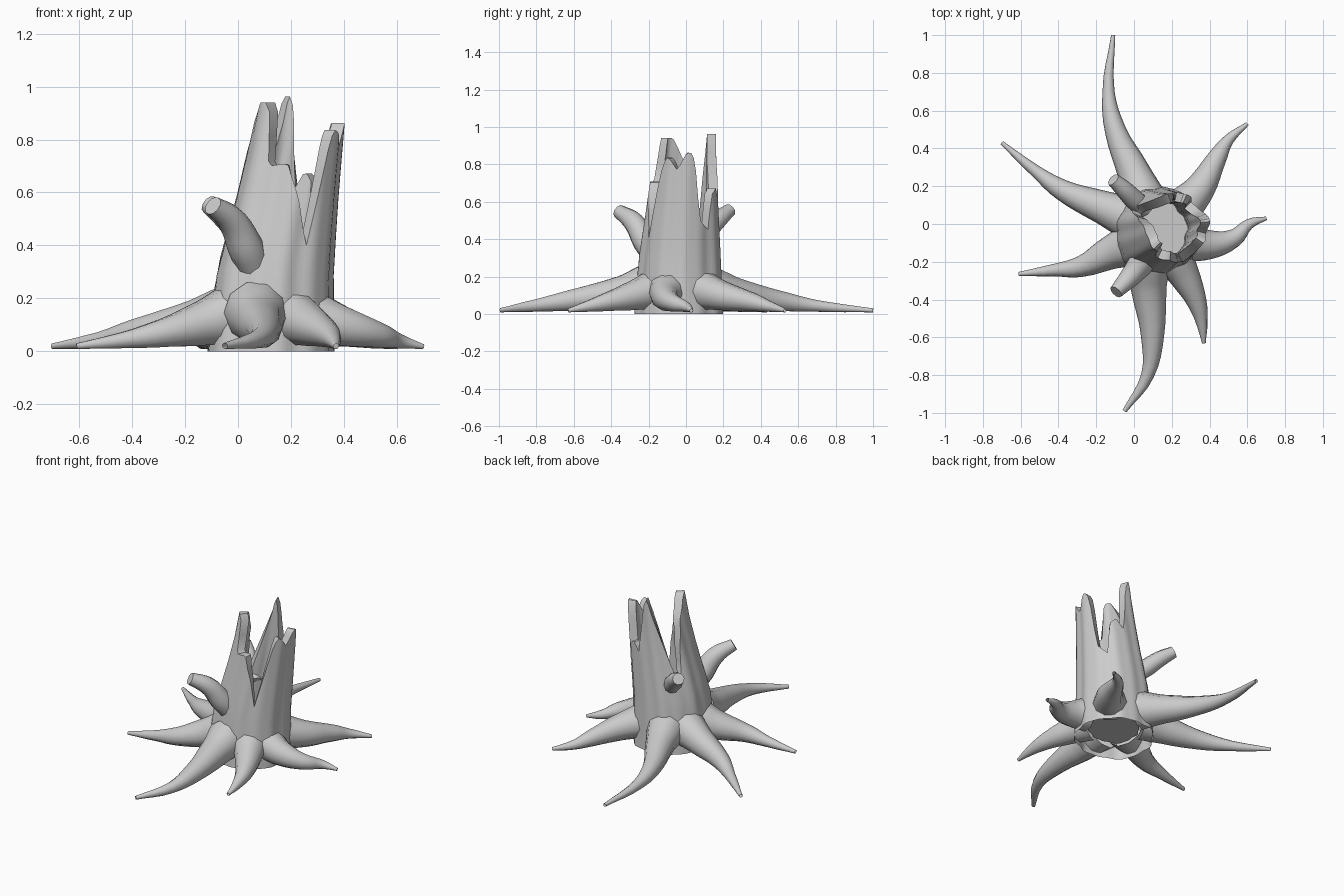
import bpy, bmesh
from math import sin, cos, radians, pi
from mathutils import Vector

if "Cube" in bpy.data.objects:
    bpy.data.objects.remove(bpy.data.objects["Cube"], do_unlink=True)

bark = bpy.data.materials.new("grey_bark")
bark.use_nodes = True
GREY = (0.6, 0.6, 0.6, 1)
bark.diffuse_color = GREY
bark.node_tree.nodes["Principled BSDF"].inputs["Base Color"].default_value = GREY


def lerp_table(table, v):
    """Linear interpolation in a sorted list of (key, value)."""
    for (a, p), (b, q) in zip(table, table[1:]):
        if v <= b:
            return p + (q - p) * max(0, v - a) / (b - a)
    return table[-1][1]


def finish(obj, angle):
    bpy.ops.object.select_all(action='DESELECT')
    obj.select_set(True)
    bpy.context.view_layer.objects.active = obj
    if obj.type == 'CURVE':
        bpy.ops.object.convert(target='MESH')
        obj = bpy.context.object
    bpy.ops.object.shade_smooth_by_angle(angle=radians(angle))


# Trunk: hollow leaning shell whose rim is broken into splinters
RIM = [(0, .85), (8, .87), (18, .82), (29, .5), (45, .45), (54, .64), (68, .68),
       (80, .62), (98, .84), (108, .97), (114, .95), (130, .72), (147, .45),
       (156, .48), (164, .66), (180, .8), (200, .89), (212, .94), (228, .94),
       (241, .7), (264, .71), (284, .57), (300, .4), (308, .62), (317, .8),
       (326, .84), (334, .82), (346, .77), (360, .85)]
AXIS = [(0, Vector((.125, -.035))), (.3, Vector((.14, -.03))),
        (.6, Vector((.19, -.015))), (.9, Vector((.237, 0)))]
RADIUS = [(0, .235), (.3, .217), (.6, .187), (.9, .166)]
FLOOR = .06
COLUMNS = 72


def wall_point(i, z, inset):
    a = 2 * pi * i / COLUMNS
    ridges = 1 + .02 * sin(7 * a) + .015 * sin(13 * a + 1)
    bulge = .1 * max(0, cos(a - radians(222))) ** 6
    r = lerp_table(RADIUS, z) * (ridges + bulge) - inset
    c = lerp_table(AXIS, z)
    return c.x + r * cos(a), c.y + r * sin(a), z


def build_trunk():
    bm = bmesh.new()
    rims = [lerp_table(RIM, 360 * i / COLUMNS) for i in range(COLUMNS)]
    levels = [(t / 6, 0, 0) for t in range(7)]
    levels += [(1 - t / 5, .05 + .03 * t / 5, FLOOR) for t in range(6)]
    rings = [[bm.verts.new(wall_point(i, low + (rims[i] - low) * t, inset))
              for i in range(COLUMNS)] for t, inset, low in levels]
    for lower, upper in zip(rings, rings[1:]):
        for i in range(COLUMNS):
            j = (i + 1) % COLUMNS
            bm.faces.new((lower[i], lower[j], upper[j], upper[i]))
    bm.faces.new(rings[-1])
    mesh = bpy.data.meshes.new("trunk")
    bm.to_mesh(mesh)
    bm.free()
    mesh.materials.append(bark)
    obj = bpy.data.objects.new("trunk", mesh)
    bpy.context.collection.objects.link(obj)
    finish(obj, 40)


def limb(name, points, radii, caps):
    """Tapered round limb through the points."""
    curve = bpy.data.curves.new(name, 'CURVE')
    curve.dimensions = '3D'
    curve.bevel_depth = 1
    curve.bevel_resolution = 3
    curve.resolution_u = 4
    curve.use_fill_caps = caps
    spline = curve.splines.new('BEZIER')
    spline.bezier_points.add(len(points) - 1)
    for bp, p, r in zip(spline.bezier_points, points, radii):
        bp.co, bp.radius = p, r
        bp.handle_left_type = bp.handle_right_type = 'AUTO'
    curve.materials.append(bark)
    obj = bpy.data.objects.new(name, curve)
    bpy.context.collection.objects.link(obj)
    finish(obj, 50)


build_trunk()

# Roots: plan paths from the trunk wall, resting on the ground and thinning outwards
THICK = (.115, .088, .056, .032, .011)
ROOTS = {
    "back_root": (1.0, [(.05, .14), (.0, .27), (-.1, .5), (-.135, .7), (-.11, 1)]),
    "back_right_root": (1.0, [(-.04, .04), (-.17, .09), (-.38, .18), (-.52, .28), (-.7, .43)]),
    "right_root": (1.0, [(-.03, -.115), (-.13, -.155), (-.28, -.225), (-.43, -.245), (-.61, -.265)]),
    "front_root": (1.08, [(.07, -.21), (.078, -.34), (.098, -.6), (.072, -.8), (-.05, -.99)]),
    "front_left_root": (.92, [(.21, -.18), (.27, -.28), (.335, -.42), (.36, -.53), (.37, -.63)]),
    "left_root": (.88, [(.3, -.1), (.4, -.11), (.53, -.075), (.61, .0), (.7, .03)]),
    "back_left_root": (.92, [(.26, .09), (.35, .19), (.44, .35), (.5, .445), (.6, .53)]),
}
for name, (scale, path) in ROOTS.items():
    radii = [scale * r for r in THICK]
    limb(name, [(x, y, r * 1.12 + .007) for (x, y), r in zip(path, radii)], radii, False)

# Broken branch stubs
limb("front_branch", [(.07, -.16, .3), (.03, -.22, .39), (-.02, -.28, .49), (-.095, -.36, .55)],
     (.064, .068, .056, .037), True)
limb("back_branch", [(.06, .08, .4), (.0, .13, .46), (-.05, .18, .51), (-.11, .235, .555)],
     (.05, .054, .048, .036), True)
